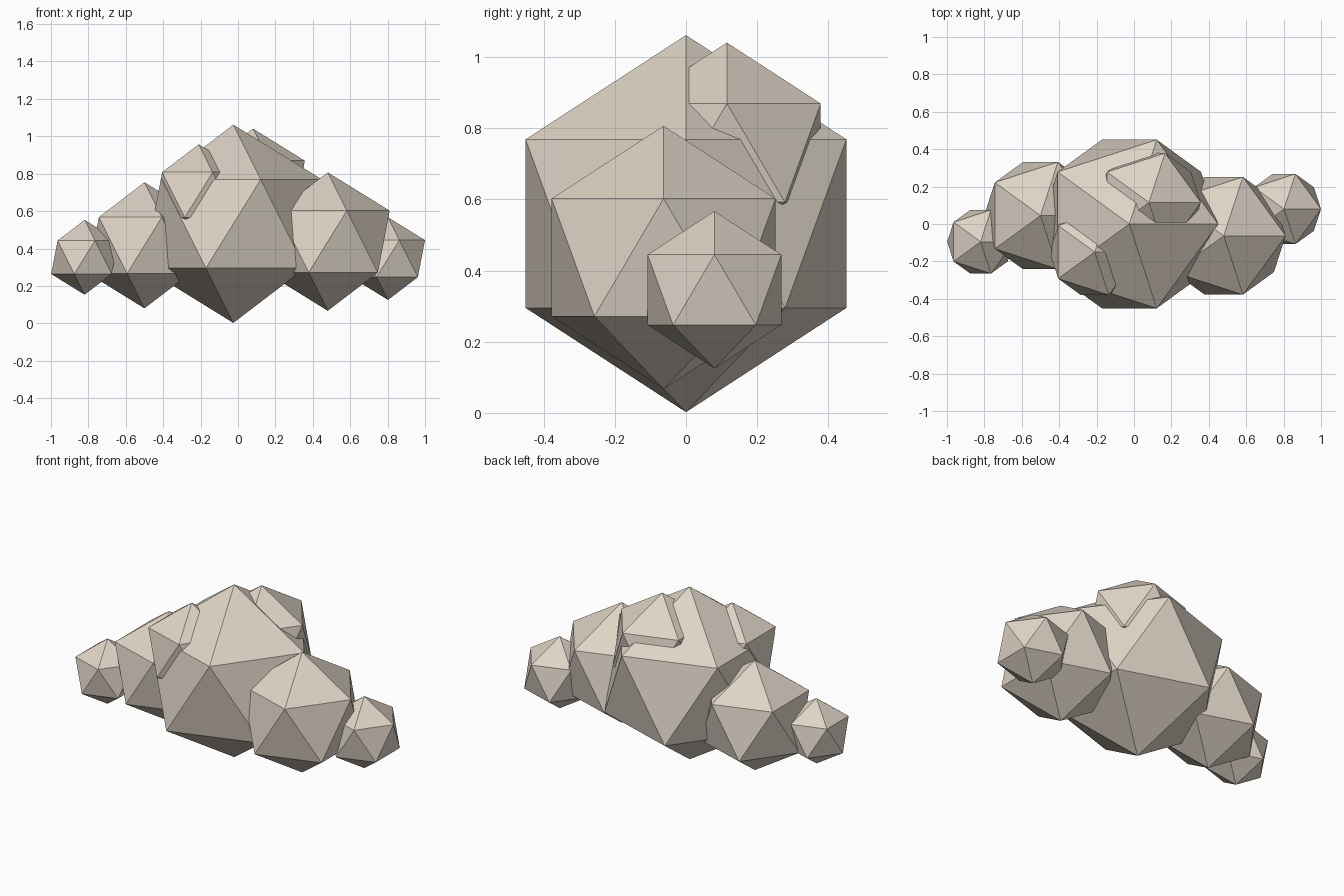
import bpy

if "Cube" in bpy.data.objects:
    bpy.data.objects.remove(bpy.data.objects["Cube"])

# Single warm off-white for the whole cloud
mat = bpy.data.materials.new("warm_cream")
mat.diffuse_color = (0.73, 0.65, 0.56, 1.0)
mat.use_nodes = True
mat.node_tree.nodes["Principled BSDF"].inputs["Base Color"].default_value = mat.diffuse_color


def puff(name, centre, radius):
    """One flat-faced 20-sided puff of the cloud."""
    bpy.ops.mesh.primitive_ico_sphere_add(subdivisions=1, radius=radius, location=centre)
    ob = bpy.context.object
    ob.name = name
    ob.data.materials.append(mat)
    bpy.ops.object.shade_flat()
    return ob


# Cloud puffs: name, centre, radius
PUFFS = [
    ("centre_puff", (-0.025, 0.0, 0.532), 0.53),
    ("right_puff", (0.48, -0.063, 0.437), 0.37),
    ("far_right_puff", (0.802, 0.08, 0.346), 0.221),
    ("left_puff", (-0.50, 0.045, 0.417), 0.337),
    ("far_left_puff", (-0.82, -0.095, 0.353), 0.20),
    ("upper_front_puff", (-0.21, -0.15, 0.687), 0.27),
    ("upper_back_puff", (0.08, 0.115, 0.731), 0.31),
]
for args in PUFFS:
    puff(*args)
